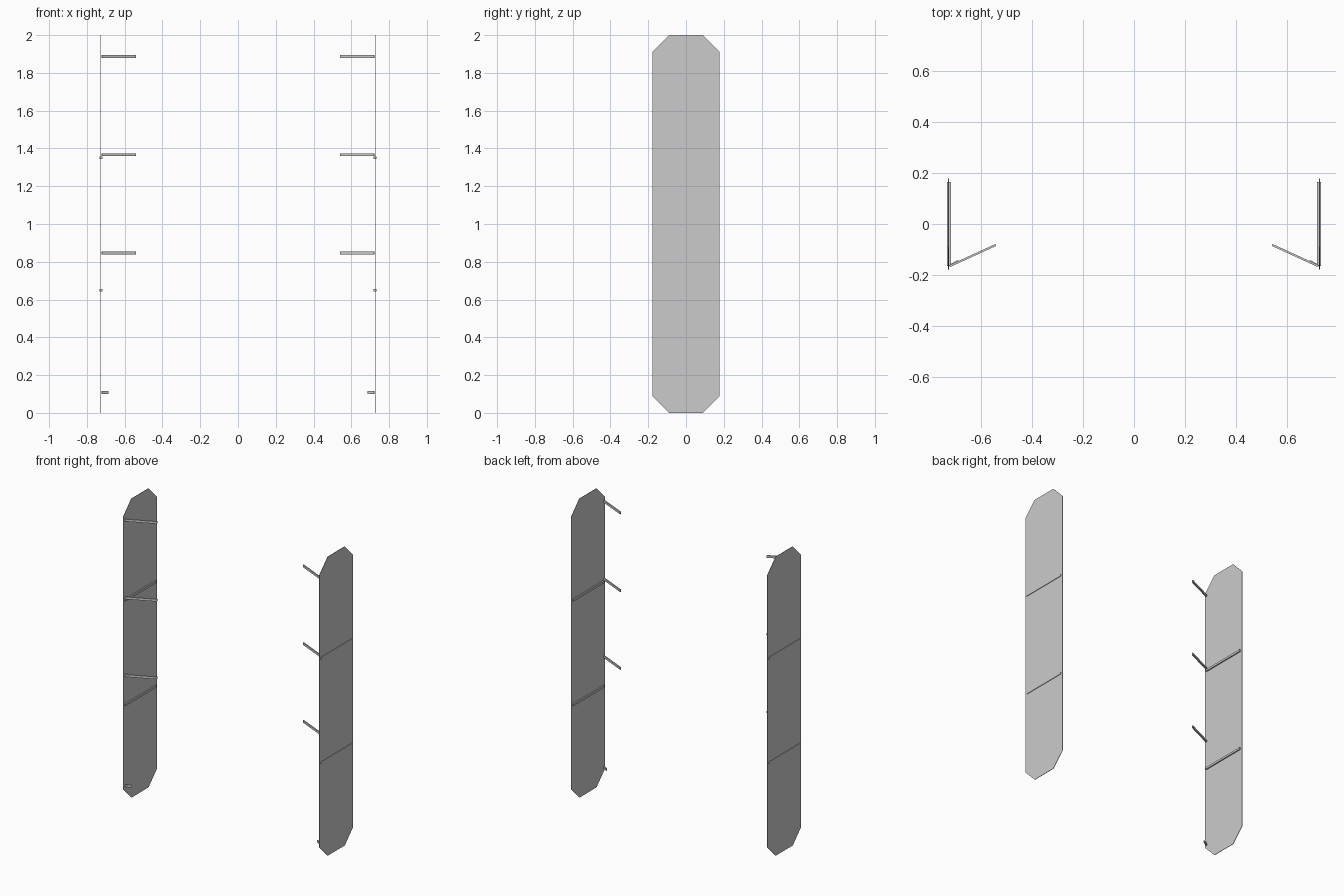
import bpy, bmesh
from math import atan2
from mathutils import Vector, Matrix

if "Cube" in bpy.data.objects:
    bpy.data.objects.remove(bpy.data.objects["Cube"])

X_IN, X_OUT = 0.717, 0.732
HALF_W, RIM = 0.178, 0.016
PROFILE = [(-0.09, 0), (0.09, 0), (HALF_W, 0.09), (HALF_W, 1.91),
           (0.09, 2), (-0.09, 2), (-HALF_W, 1.91), (-HALF_W, 0.09)]


def finish(name, bm):
    """Turn a bmesh into an object mirrored to the other side."""
    bmesh.ops.recalc_face_normals(bm, faces=bm.faces)
    me = bpy.data.meshes.new(name)
    bm.to_mesh(me)
    bm.free()
    ob = bpy.data.objects.new(name, me)
    bpy.context.collection.objects.link(ob)
    mod = ob.modifiers.new("Mirror", 'MIRROR')
    mod.use_clip = False
    return ob


def octagon(bm, x):
    return bm.faces.new([bm.verts.new((x, y, z)) for y, z in PROFILE])


def extrude_x(bm, faces, dx):
    res = bmesh.ops.extrude_face_region(bm, geom=faces, use_keep_orig=True)
    verts = [g for g in res["geom"] if isinstance(g, bmesh.types.BMVert)]
    bmesh.ops.translate(bm, verts=verts, vec=(dx, 0, 0))


def box(name, centre, size, angle=0):
    bm = bmesh.new()
    mat = (Matrix.Translation(centre) @ Matrix.Rotation(angle, 4, 'Z')
           @ Matrix.Diagonal((*size, 1)))
    bmesh.ops.create_cube(bm, size=1, matrix=mat)
    return finish(name, bm)


def bar(name, start, end, z, thick, height):
    """Flat strip running between two points in plan."""
    a, b = Vector((*start, z)), Vector((*end, z))
    d = b - a
    return box(name, (a + b) / 2, (d.length, thick, height), atan2(d.y, d.x))


# Octagonal rim around each side panel
bm = bmesh.new()
inner = octagon(bm, X_IN)
bmesh.ops.inset_region(bm, faces=[inner], thickness=RIM, use_even_offset=True)
bmesh.ops.delete(bm, geom=[inner], context='FACES')
extrude_x(bm, bm.faces[:], X_OUT - X_IN)
finish("panel_rim", bm)

# Thin sheet recessed inside the rim
bm = bmesh.new()
sheet = octagon(bm, 0.725)
bmesh.ops.inset_region(bm, faces=[sheet], thickness=RIM - 0.002, use_even_offset=True)
bmesh.ops.delete(bm, geom=[f for f in bm.faces if f is not sheet], context='FACES')
extrude_x(bm, [sheet], 0.003)
finish("panel_sheet", bm)

# Cross bars dividing the sheet in three
for i, z in enumerate((0.65, 1.35)):
    box(f"cross_bar_{i + 1}", ((X_IN + X_OUT) / 2, 0, z),
        (X_OUT - X_IN, 2 * (HALF_W - RIM) + 0.004, 0.014))

# Long angled arms and the short bottom stub
for i, z in enumerate((0.847, 1.367, 1.887)):
    bar(f"arm_{i + 1}", (0.722, -0.165), (0.541, -0.082), z, 0.008, 0.015)
bar("bottom_stub", (0.722, -0.163), (0.688, -0.144), 0.108, 0.007, 0.015)
